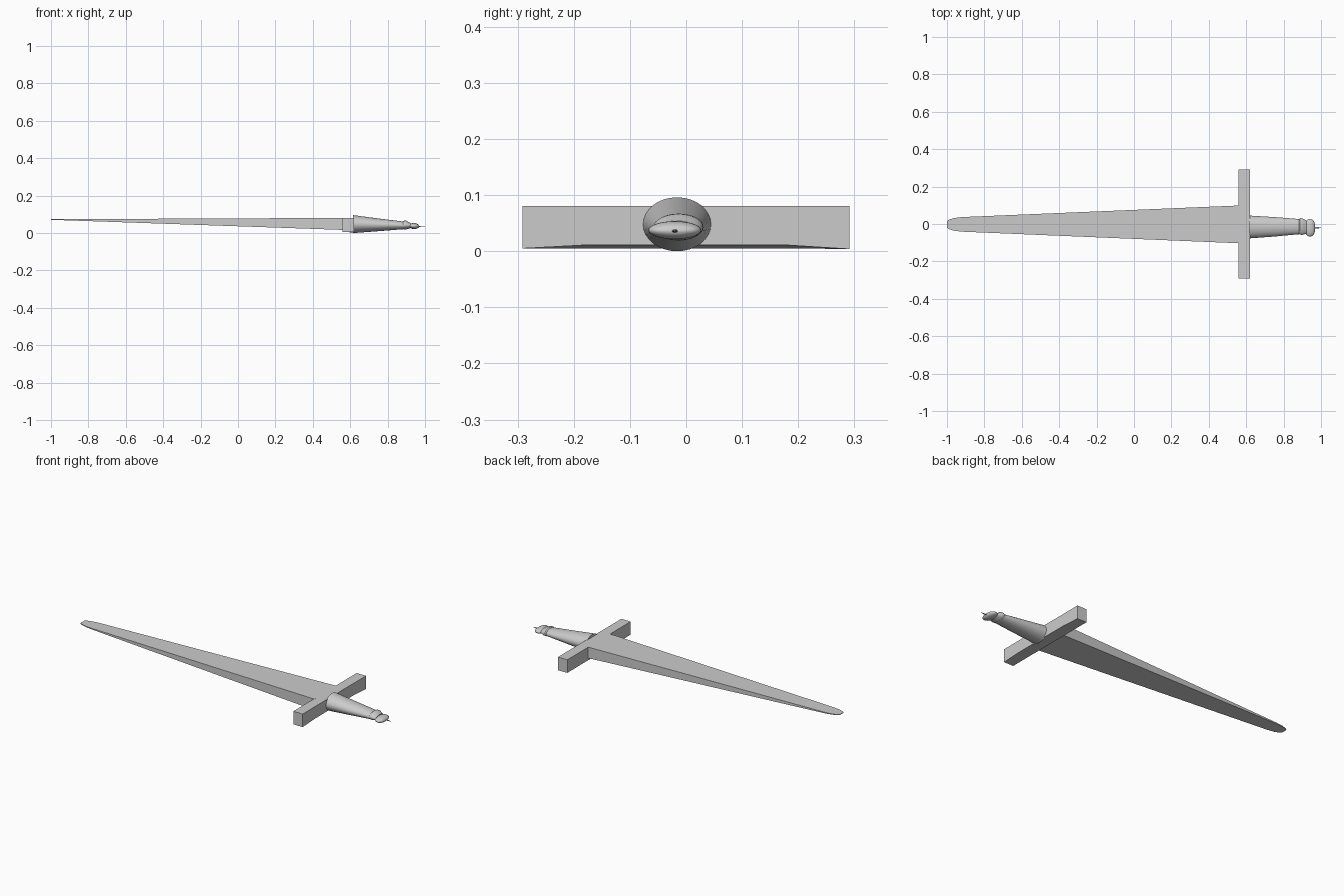
import bpy, bmesh, math

if "Cube" in bpy.data.objects:
    bpy.data.objects.remove(bpy.data.objects["Cube"])


def loft(name, rings, smooth=False):
    # Skin a chain of equal-sized rings and cap both ends
    bm = bmesh.new()
    loops = [[bm.verts.new(p) for p in ring] for ring in rings]
    n = len(loops[0])
    for a, b in zip(loops, loops[1:]):
        for i in range(n):
            j = (i + 1) % n
            bm.faces.new((a[i], a[j], b[j], b[i]))
    bm.faces.new(loops[0])
    bm.faces.new(loops[-1])
    bmesh.ops.recalc_face_normals(bm, faces=bm.faces[:])
    me = bpy.data.meshes.new(name)
    bm.to_mesh(me)
    bm.free()
    ob = bpy.data.objects.new(name, me)
    bpy.context.collection.objects.link(ob)
    if smooth:
        bpy.context.view_layer.objects.active = ob
        ob.select_set(True)
        bpy.ops.object.shade_smooth_by_angle(angle=math.radians(35))
        ob.select_set(False)
    return ob


def oval(x, y, z, ry, rz, n=32):
    return [(x, y + ry * math.cos(2 * math.pi * i / n),
             z + rz * math.sin(2 * math.pi * i / n)) for i in range(n)]


def slab(x, y0, y1, z0, z1):
    return [(x, y0, z0), (x, y1, z0), (x, y1, z1), (x, y0, z1)]


# Blade: wedge with a rounded tip, thinning towards -x
blade_half_widths = [(-1.0, .018), (-.985, .027), (-.96, .034), (-.92, .039), (.565, .101)]
blade = []
for x, w in blade_half_widths:
    t = (x + 1) / 1.56
    blade.append(slab(x, -w - .002, w - .002, .073 - .054 * t, .076 + .007 * t))
loft("blade", blade)

# Crossguard: straight bar with a slightly hollowed underside
guard = []
for y, lift in [(-.291, .007), (-.18, .013), (.18, .013), (.291, .006)]:
    guard.append([(.56, y, .007), (.62, y, lift), (.62, y, .083), (.56, y, .083)])
loft("crossguard", guard)

# Grip: tapered oval
loft("grip", [oval(.615, -.016, .050, .061, .048),
              oval(.75, -.015, .046, .052, .034),
              oval(.89, -.014, .043, .040, .020)], True)

# Collar ring
loft("collar", [oval(.882, -.013, .044, .040, .021),
                oval(.888, -.013, .045, .044, .024),
                oval(.900, -.014, .045, .044, .023),
                oval(.910, -.015, .043, .040, .018),
                oval(.922, -.017, .042, .036, .014)], True)

# Pommel: flattened bulb
pommel = []
for k in range(13):
    a = math.radians(6 + 168 * k / 12)
    pommel.append(oval(.941 - .027 * math.cos(a), -.020, .041 - .003 * k / 12,
                       .047 * math.sin(a) ** .7, .016 * math.sin(a)))
loft("pommel", pommel, True)

# Thin flat spike at the very end
loft("end_spike", [oval(.96, -.020, .038, .006, .003, 12),
                   oval(.98, -.020, .038, .004, .002, 12),
                   oval(1.0, -.020, .038, .0008, .0008, 12)], True)

for ob in bpy.context.scene.objects:
    ob.location.z -= .002
